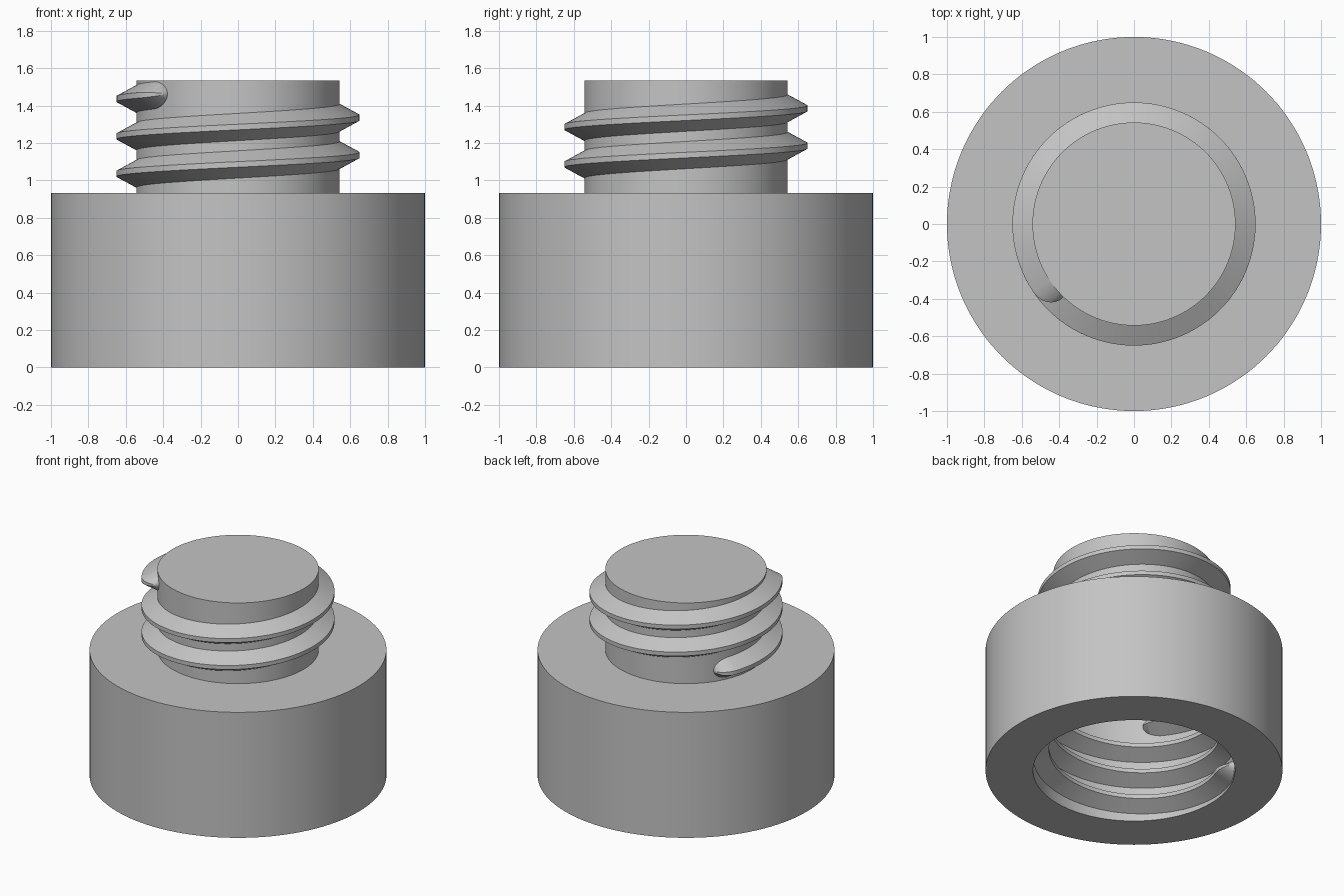
import bpy
import bmesh
from math import sin, cos, pi, radians

cube = bpy.data.objects.get("Cube")
if cube:
    bpy.data.objects.remove(cube, do_unlink=True)

# Single plain grey
grey = bpy.data.materials.new("plain grey")
grey.use_nodes = True
color = (0.55, 0.55, 0.55, 1.0)
grey.diffuse_color = color
grey.node_tree.nodes["Principled BSDF"].inputs["Base Color"].default_value = color

BODY_TOP, POST_TOP, HOLE_TOP = 0.933, 1.533, 0.8
BODY_R, POST_R, HOLE_R = 1.0, 0.543, 0.68
PITCH = 0.2


def finish(name, bm):
    bmesh.ops.recalc_face_normals(bm, faces=bm.faces)
    mesh = bpy.data.meshes.new(name)
    bm.to_mesh(mesh)
    bm.free()
    mesh.materials.append(grey)
    obj = bpy.data.objects.new(name, mesh)
    bpy.context.collection.objects.link(obj)
    bpy.ops.object.select_all(action="DESELECT")
    obj.select_set(True)
    bpy.context.view_layer.objects.active = obj
    bpy.ops.object.shade_smooth_by_angle(angle=radians(25))
    return obj


def lathe(name, profile, steps=144):
    """Revolve an (r, z) profile that starts and ends on the axis."""
    bm = bmesh.new()
    verts = [bm.verts.new((r, 0, z)) for r, z in profile]
    edges = [bm.edges.new(pair) for pair in zip(verts, verts[1:])]
    bmesh.ops.spin(bm, geom=verts + edges, cent=(0, 0, 0), axis=(0, 0, 1),
                   angle=2 * pi, steps=steps, use_duplicate=False)
    bmesh.ops.remove_doubles(bm, verts=bm.verts, dist=0.0001)
    finish(name, bm)


def thread(name, root_r, side, base_z, start, end, nose=12):
    """Sweep a trapezoid up a helix; side is +1 outwards, -1 inwards."""
    height, root_half, crest_half, embed = 0.107, 0.073, 0.015, 0.01
    # Rounded noses at both ends: (angle, section scale)
    taper = [radians(u) for u in range(3, 90, 6)]
    rings = [(start + nose * (1 - cos(u)), sin(u)) for u in taper]
    length = end - start - 2 * nose
    count = int(length / 2.5)
    rings += [(start + nose + length * i / count, 1) for i in range(count + 1)]
    rings += [(end - nose * (1 - cos(u)), sin(u)) for u in reversed(taper)]

    section = [(-embed, -root_half), (0, -root_half), (height, -crest_half),
               (height, crest_half), (0, root_half), (-embed, root_half)]
    bm = bmesh.new()
    loops = []
    for angle, s in rings:
        a, z = radians(angle), base_z + PITCH * angle / 360
        loop = []
        for depth, dz in section:
            r = root_r + side * (depth * s if depth > 0 else depth)
            loop.append(bm.verts.new((r * cos(a), r * sin(a), z + dz * s)))
        loops.append(loop)
    n = len(section)
    for low, high in zip(loops, loops[1:]):
        for i in range(n):
            j = (i + 1) % n
            bm.faces.new((low[i], low[j], high[j], high[i]))
    bm.faces.new(loops[0])
    bm.faces.new(loops[-1])
    finish(name, bm)


# Hollow cap body with the solid post on top
lathe("body_and_post", [(0, HOLE_TOP), (HOLE_R, HOLE_TOP), (HOLE_R, 0), (BODY_R, 0),
                        (BODY_R, BODY_TOP), (POST_R, BODY_TOP),
                        (POST_R, POST_TOP), (0, POST_TOP)])

# Outer thread on the post, inner thread in the hole
thread("post_thread", POST_R, 1, BODY_TOP + 0.002, 145, 946)
thread("hole_thread", HOLE_R, -1, 0.002, 145, 1305)
